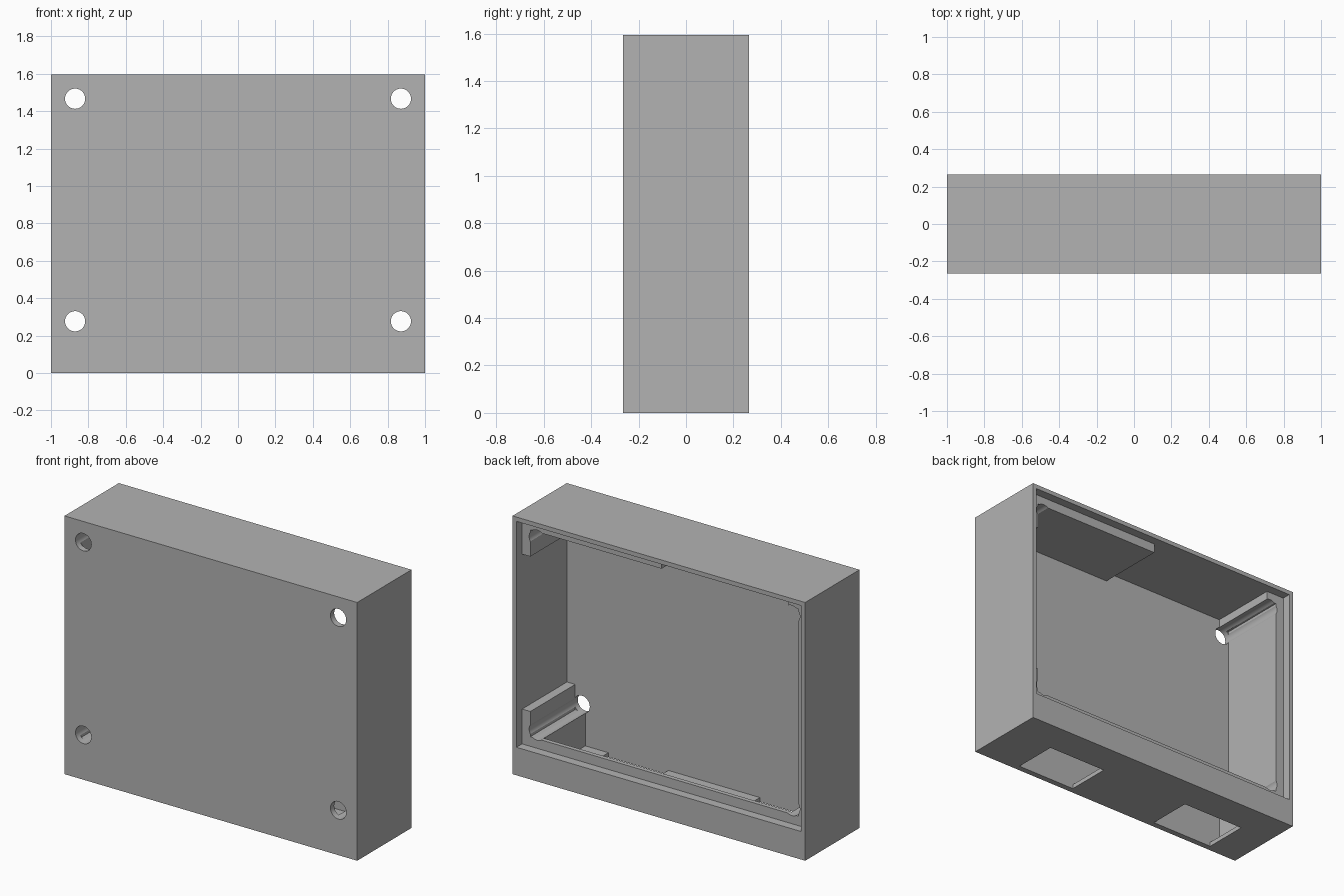
import bpy
import math

if "Cube" in bpy.data.objects:
    bpy.data.objects.remove(bpy.data.objects["Cube"], do_unlink=True)

# Main dimensions
HALF_X, HALF_Y, HEIGHT = 1.0, 0.265, 1.595
WALL = 0.027
FRONT_IN = -0.228          # inside of the front panel
LEDGE_Y = 0.21             # seat for a back cover
BACK = 0.4                 # beyond the open back
HOLE_X, HOLE_R = 0.871, 0.054
HOLE_Z = (0.277, 1.467)
CAV_X, CAV_Z0, CAV_Z1 = 0.917, 0.232, 1.51
TOP_IN = HEIGHT - WALL
BOSS_X = 0.848             # inner end of the corner bosses

grey = bpy.data.materials.new("plain grey")
grey.use_nodes = True
grey.diffuse_color = (0.45, 0.45, 0.45, 1)
grey.node_tree.nodes["Principled BSDF"].inputs["Base Color"].default_value = grey.diffuse_color


def block(name, x, y, z):
    """Box spanning the given (low, high) ranges."""
    bpy.ops.mesh.primitive_cube_add(size=1, location=[sum(r) / 2 for r in (x, y, z)])
    ob = bpy.context.object
    ob.name = name
    ob.scale = [r[1] - r[0] for r in (x, y, z)]
    bpy.ops.object.transform_apply(location=True, rotation=True, scale=True)
    ob.data.materials.append(grey)
    return ob


def bore(name, x, z):
    """Round cutter running front to back."""
    bpy.ops.mesh.primitive_cylinder_add(vertices=48, radius=HOLE_R, depth=2 * BACK,
                                        location=(x, 0, z), rotation=(math.pi / 2, 0, 0))
    ob = bpy.context.object
    ob.name = name
    bpy.ops.object.transform_apply(location=True, rotation=True, scale=True)
    ob.data.materials.append(grey)
    return ob


def cut(target, cutter):
    cutter.hide_render = True
    mod = target.modifiers.new(cutter.name, 'BOOLEAN')
    mod.operation = 'DIFFERENCE'
    mod.solver = 'EXACT'
    mod.object = cutter
    bpy.context.view_layer.objects.active = target
    bpy.ops.object.modifier_apply(modifier=mod.name)
    bpy.data.objects.remove(cutter, do_unlink=True)


case = block("enclosure_case", (-HALF_X, HALF_X), (-HALF_Y, HALF_Y), (0, HEIGHT))
inner_x = HALF_X - WALL

# Cover seat and main cavity
cut(case, block("cover_seat", (-inner_x, inner_x), (LEDGE_Y, BACK), (0.173, TOP_IN)))
cut(case, block("cavity", (-CAV_X, CAV_X), (FRONT_IN, BACK), (CAV_Z0, CAV_Z1)))

# Pockets thinning the left wall, half of the top, and the closed bottom
cut(case, block("left_pocket", (0.8, inner_x), (FRONT_IN, LEDGE_Y + 0.02), (0.388, 1.345)))
cut(case, block("top_pocket", (-BOSS_X, 0.02), (FRONT_IN, LEDGE_Y + 0.02), (1.4, TOP_IN)))
cut(case, block("bottom_pocket", (-BOSS_X, BOSS_X), (FRONT_IN, 0.183), (WALL, 0.3)))

# Two connector openings through the floor
for low, high in ((0.28, 0.69), (-0.778, -0.345)):
    cut(case, block("floor_opening", (low, high), (FRONT_IN, 0.056), (-0.1, 0.1)))

# Screw holes in the corners
for side in (-1, 1):
    for z in HOLE_Z:
        cut(case, bore("screw_hole", side * HOLE_X, z))

bpy.ops.object.select_all(action='DESELECT')
case.select_set(True)
bpy.context.view_layer.objects.active = case
bpy.ops.object.shade_smooth_by_angle(angle=math.radians(30))
